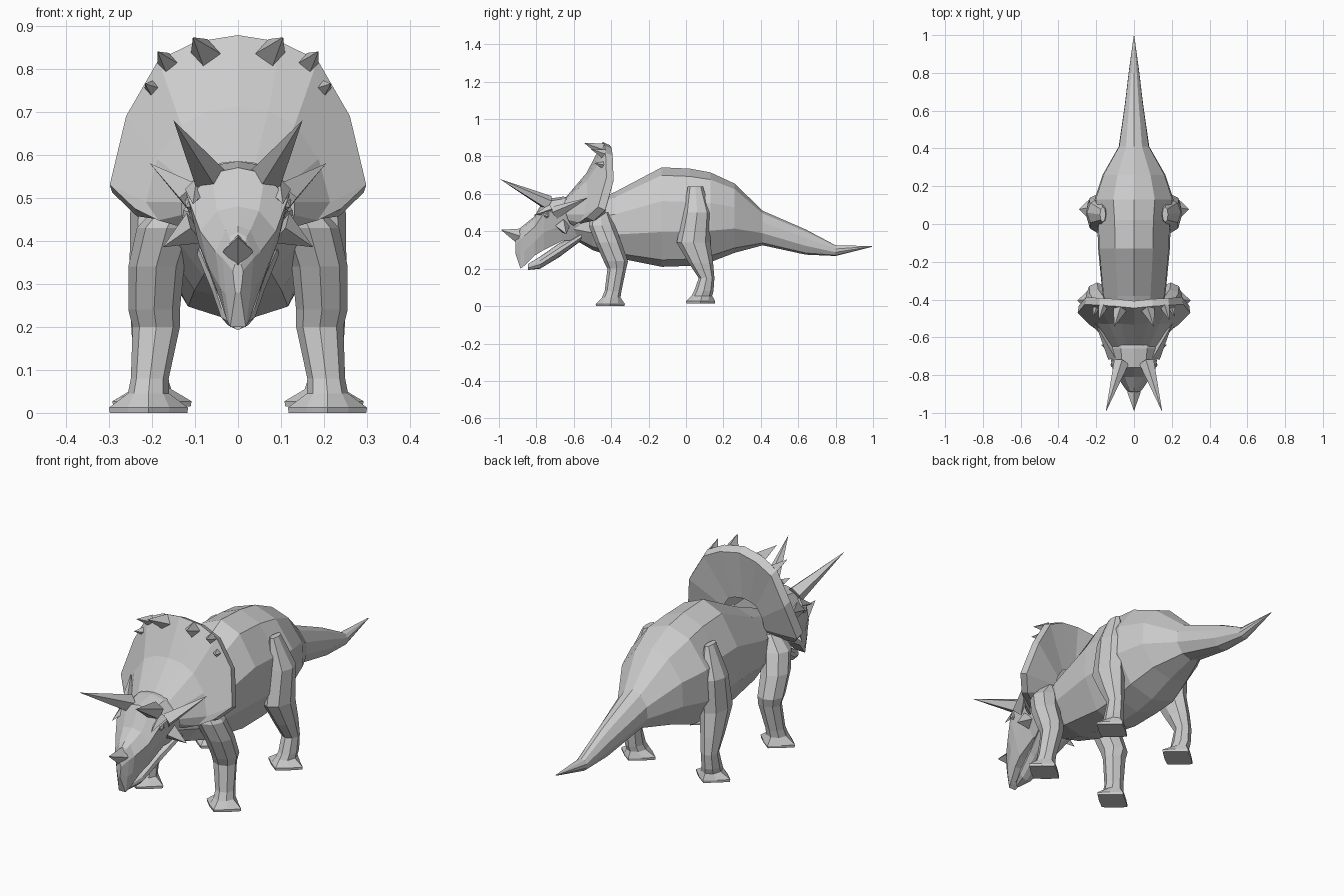
import bpy, bmesh, math
from mathutils import Vector

if "Cube" in bpy.data.objects:
    bpy.data.objects.remove(bpy.data.objects["Cube"])

grey = bpy.data.materials.new("stone grey")
grey.diffuse_color = (0.6, 0.6, 0.6, 1)
grey.use_nodes = True
grey.node_tree.nodes["Principled BSDF"].inputs["Base Color"].default_value = grey.diffuse_color


def finish(name, bm, mirror=False):
    bmesh.ops.remove_doubles(bm, verts=bm.verts, dist=0.0005)
    bmesh.ops.recalc_face_normals(bm, faces=bm.faces)
    me = bpy.data.meshes.new(name)
    bm.to_mesh(me)
    bm.free()
    me.materials.append(grey)
    ob = bpy.data.objects.new(name, me)
    bpy.context.collection.objects.link(ob)
    if mirror:
        ob.modifiers.new("mirror", 'MIRROR').merge_threshold = 0.0005
    return ob


def skin(bm, rows, closed=True):
    """Join rows of points with faces."""
    vs = [[bm.verts.new(p) for p in row] for row in rows]
    n = len(rows[0])
    for a, b in zip(vs, vs[1:]):
        for i in range(n if closed else n - 1):
            j = (i + 1) % n
            bm.faces.new((a[i], a[j], b[j], b[i]))
    return vs


def loft(name, rings, mirror=False):
    bm = bmesh.new()
    vs = skin(bm, rings)
    bm.faces.new(vs[0])
    bm.faces.new(vs[-1])
    return finish(name, bm, mirror)


def section(half, y, top, bottom, w):
    """Symmetric cross-section at y from a half outline."""
    c, h = (top + bottom) / 2, (top - bottom) / 2
    full = half + [(-x, z) for x, z in half[-2:0:-1]]
    return [(x * w, y, c + z * h) for x, z in full]


def horn(name, base, tip, r, n=5, mirror=True, flat=1.0):
    base, tip = Vector(base), Vector(tip)
    axis = (tip - base).normalized()
    side = axis.cross(Vector((0, 0, 1))).normalized()
    up = side.cross(axis)
    bm = bmesh.new()
    ring = []
    for i in range(n):
        a = math.tau * i / n + math.pi / 2
        ring.append(bm.verts.new(base + side * r * flat * math.cos(a) + up * r * math.sin(a)))
    t = bm.verts.new(tip)
    for i in range(n):
        bm.faces.new((ring[i], ring[(i + 1) % n], t))
    bm.faces.new(ring)
    return finish(name, bm, mirror)


def leg(name, rings, foot):
    """Eight-sided leg ending in a star-shaped foot."""
    def circle(x, y, z, rx, ry, star=1.0):
        pts = []
        for i in range(8):
            a = math.tau * i / 8
            k = star if i % 2 else 1
            pts.append((x + rx * k * math.cos(a), y + ry * k * math.sin(a), z))
        return pts
    x, y, z = foot
    rows = [circle(*r) for r in rings]
    rows += [circle(x, y, z + 0.012, 0.092, 0.078, 0.75), circle(x, y, z, 0.09, 0.076, 0.75)]
    return loft(name, rows, True)


# Body and tail
body_half = [(0, 1), (.5, .84), (.92, .32), (.95, -.3), (.58, -.86), (0, -1)]
body = [(-.62, .50, .37, .09), (-.5, .56, .30, .14), (-.38, .61, .26, .175),
        (-.13, .742, .21, .20), (.02, .735, .215, .205), (.13, .715, .235, .22),
        (.26, .655, .285, .175), (.41, .51, .325, .085), (.64, .41, .275, .05),
        (.80, .325, .268, .03), (.995, .321, .317, .002)]
loft("body_and_tail", [section(body_half, *s) for s in body])

# Head with hooked beak
head_half = [(0, 1), (.55, .9), (1, .45), (.8, -.3), (.5, -1), (0, -1)]
head = [(-.55, .58, .35, .13), (-.66, .585, .35, .125), (-.76, .57, .30, .115),
        (-.81, .48, .27, .088), (-.865, .435, .215, .052), (-.885, .42, .20, .036),
        (-.912, .35, .28, .012)]
loft("head", [section(head_half, *s) for s in head])

# Lower jaw
jaw = [(-.56, .40, .35, .10), (-.68, .335, .26, .065), (-.78, .265, .20, .042),
       (-.845, .225, .193, .012)]
loft("lower_jaw", [section(body_half, *s) for s in jaw])

# Neck frill: front dish, rim edge and hollow back
collar = [(0, -.64, .585), (.04, -.64, .58), (.08, -.65, .56), (.115, -.65, .53),
          (.13, -.64, .49), (.13, -.63, .46), (.12, -.62, .44)]
rim = [(0, -.445, .878), (.1, -.435, .862), (.185, -.43, .82), (.26, -.425, .69),
       (.298, -.47, .53), (.24, -.53, .475), (.13, -.6, .46)]
middle = [((a[0] + b[0]) / 2, (a[1] + b[1]) / 2 + .01, (a[2] + b[2]) / 2 - .02)
          for a, b in zip(collar, rim)]
edge = [(x * .98, y + .038, z - .018) for x, y, z in rim]
hollow = [(x * .4, -.43, .5 + (z - .5) * .35) for x, y, z in rim]
bm = bmesh.new()
skin(bm, [collar, middle, rim, edge, hollow], closed=False)
finish("neck_frill", bm, True)

# Spikes along the frill
horn("frill_spike_top", (.075, -.45, .835), (.105, -.545, .873), .036, 4)
horn("frill_spike_middle", (.163, -.435, .812), (.187, -.51, .84), .026, 4)
horn("frill_spike_low", (.200, -.445, .755), (.216, -.49, .765), .018, 4)

# Face horns, cheek points and ridges running onto the frill
horn("brow_horn", (.068, -.735, .55), (.15, -.997, .68), .042)
horn("nose_horn", (0, -.89, .375), (0, -.99, .408), .042, 4, mirror=False, flat=.85)
horn("cheek_point", (.10, -.66, .43), (.175, -.64, .385), .04, 4)
horn("frill_ridge", (.105, -.70, .50), (.205, -.525, .58), .036, 4)
horn("brow_ridge", (.095, -.72, .52), (.105, -.815, .485), .028, 4)

# Eyes
bm = bmesh.new()
bmesh.ops.create_icosphere(bm, subdivisions=1, radius=.018)
bmesh.ops.translate(bm, verts=bm.verts, vec=(.108, -.745, .487))
finish("eye", bm, True)

# Legs
leg("front_leg", [(.13, -.46, .50, .04, .05), (.165, -.45, .43, .07, .07),
                  (.19, -.415, .34, .065, .07), (.195, -.375, .24, .06, .065),
                  (.19, -.37, .20, .055, .05), (.205, -.39, .08, .044, .045),
                  (.208, -.40, .045, .048, .05)], (.208, -.405, 0))
leg("hind_leg", [(.165, .05, .64, .015, .04), (.185, .06, .50, .065, .075),
                 (.19, .04, .34, .062, .09), (.20, .08, .23, .05, .065),
                 (.205, .11, .15, .04, .042), (.205, .095, .08, .042, .052),
                 (.20, .085, .055, .045, .055)], (.20, .078, .015))
